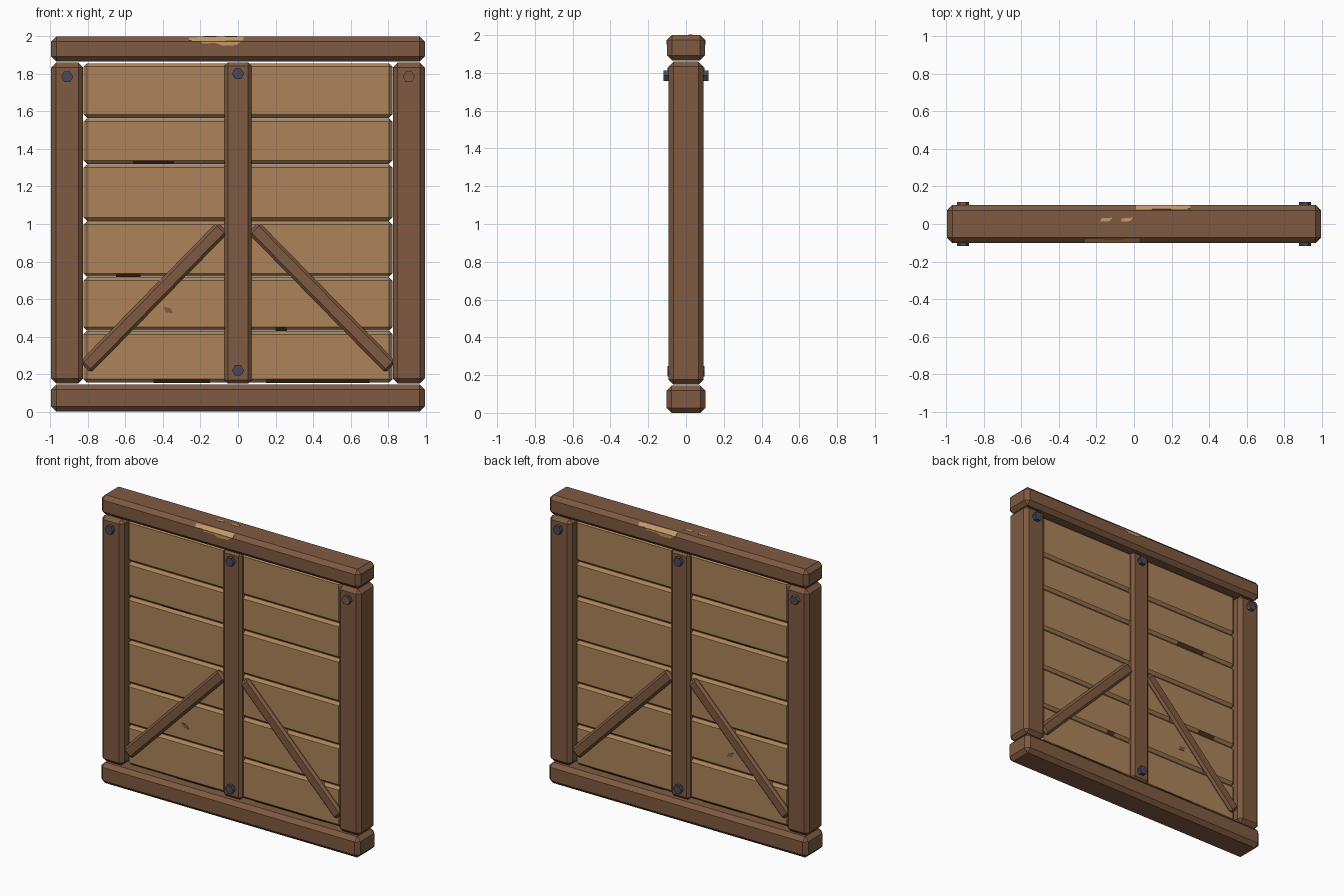
import bpy, bmesh, math
from mathutils import Vector, Matrix

if "Cube" in bpy.data.objects:
    bpy.data.objects.remove(bpy.data.objects["Cube"])


def srgb(*rgb):
    return [((c / 255 + 0.055) / 1.055) ** 2.4 for c in rgb] + [1.0]


def material(name, colour):
    m = bpy.data.materials.new(name)
    m.use_nodes = True
    m.diffuse_color = colour
    m.node_tree.nodes["Principled BSDF"].inputs["Base Color"].default_value = colour
    return m


frame_wood = material("frame brown", srgb(127, 90, 65))
plank_wood = material("plank tan", srgb(173, 132, 89))
worn_wood = material("worn light wood", srgb(198, 152, 103))
dark_wood = material("dark wood", srgb(86, 60, 41))
iron = material("iron", srgb(72, 74, 88))


def finish(name, bm, *mats):
    bmesh.ops.recalc_face_normals(bm, faces=bm.faces)
    mesh = bpy.data.meshes.new(name)
    bm.to_mesh(mesh)
    bm.free()
    for m in mats:
        mesh.materials.append(m)
    obj = bpy.data.objects.new(name, mesh)
    bpy.context.collection.objects.link(obj)
    return obj


def beam(name, centre, size, bevel, mat, angle=0.0):
    """Chamfered timber, turned about the y axis by angle."""
    bm = bmesh.new()
    bmesh.ops.create_cube(bm, size=1, matrix=Matrix.Diagonal((*size, 1)))
    bmesh.ops.bevel(bm, geom=bm.edges[:], offset=bevel, segments=1, affect='EDGES')
    bm.transform(Matrix.Translation(centre) @ Matrix.Rotation(angle, 4, 'Y'))
    return finish(name, bm, mat)


def plate(name, points, normal, mat):
    """Thin painted patch standing just proud of a surface."""
    bm = bmesh.new()
    n = Vector(normal).normalized()
    face = bm.faces.new([bm.verts.new(Vector(p) - n * 0.001) for p in points])
    top = bmesh.ops.extrude_face_region(bm, geom=[face])["geom"]
    bmesh.ops.translate(bm, vec=n * 0.003,
                        verts=[v for v in top if isinstance(v, bmesh.types.BMVert)])
    return finish(name, bm, mat)


def bolt(name, x, z, base, side, cap_mat=iron, rim_mat=iron):
    """Hexagonal bolt head; side is -1 at the front and 1 at the back."""
    bm = bmesh.new()
    bmesh.ops.create_cone(bm, cap_ends=True, segments=6, radius1=0.032,
                          radius2=0.032, depth=0.04)
    bm.transform(Matrix.Translation((x, side * (base + 0.008), z))
                 @ Matrix.Rotation(math.pi / 2, 4, 'X')
                 @ Matrix.Rotation(math.pi / 6, 4, 'Z'))
    bm.normal_update()
    for f in bm.faces:
        f.material_index = 0 if abs(f.normal.y) > 0.9 else 1
    return finish(name, bm, cap_mat, rim_mat)


# Frame
beam("top_rail", (0, 0, 1.9325), (1.99, 0.20, 0.135), 0.027, frame_wood)
beam("bottom_rail", (0, 0, 0.0725), (1.99, 0.205, 0.145), 0.027, frame_wood)
for label, s in (("left", 1), ("right", -1)):
    beam(label + "_post", (s * 0.91, 0, 1.005), (0.17, 0.184, 1.71), 0.026, frame_wood)
beam("centre_post", (0, 0, 1.005), (0.144, 0.144, 1.71), 0.018, frame_wood)

# Diagonal braces
for label, s in (("left", 1), ("right", -1)):
    low, high = Vector((0.805, 0, 0.245)), Vector((0.09, 0, 0.973))
    d = high - low
    mid = (low + high) / 2
    beam(label + "_brace", (s * mid.x, 0, mid.z), (0.082, 0.13, d.length + 0.025),
         0.015, frame_wood, s * math.atan2(d.x, d.z))

# Horizontal planks
edges = [0.154, 0.431, 0.718, 1.016, 1.319, 1.564, 1.857]
for i, (z0, z1) in enumerate(zip(edges, edges[1:])):
    beam(f"plank_{i + 1}", (0, 0, (z0 + z1) / 2), (1.645, 0.09, z1 - z0 - 0.002),
         0.018, plank_wood)

# Bolts on both faces
for label, side in (("front", -1), ("back", 1)):
    bolt(label + "_upper_bolt", 0, 1.80, 0.07, side)
    bolt(label + "_lower_bolt", 0, 0.22, 0.07, side)
bolt("front_right_bolt", -0.91, 1.785, 0.09, -1)
bolt("front_left_bolt", 0.91, 1.785, 0.09, -1, cap_mat=frame_wood)
bolt("back_left_bolt", 0.91, 1.785, 0.09, 1)
bolt("back_right_bolt", -0.91, 1.785, 0.09, 1, rim_mat=frame_wood)

# Worn patches on the top rail, turned half round for the back
for label, s, shift in (("front", -1, 0.0), ("back", 1, 0.04)):
    def at(x, y, z):
        return (-s * x + shift, s * y, z)
    plate(label + "_edge_wear",
          [at(-0.26, 0.098, 1.975), at(0.03, 0.1, 1.973),
           at(0.03, 0.076, 1.997), at(-0.26, 0.08, 1.993)], (0, s, 1), worn_wood)
    plate(label + "_face_wear",
          [at(-0.2, 0.1, 1.973), at(-0.19, 0.1, 1.962), at(-0.12, 0.1, 1.964),
           at(-0.08, 0.1, 1.95), at(-0.01, 0.1, 1.953), at(0.02, 0.1, 1.973)],
          (0, s, 0), worn_wood)
for i, x in enumerate((-0.15, -0.04)):
    plate(f"top_chip_{i + 1}",
          [(x - 0.03, 0.012, 2), (x + 0.02, 0.015, 2), (x + 0.035, 0.034, 2),
           (x - 0.025, 0.03, 2)], (0, 0, 1), worn_wood)

# Dark chips on the planks
for label, s in (("front", -1), ("back", 1)):
    plate(label + "_plank_chip",
          [(-0.4, s * 0.045, 0.56), (-0.36, s * 0.045, 0.552),
           (-0.345, s * 0.045, 0.525), (-0.385, s * 0.045, 0.53)],
          (0, s, 0), frame_wood)
    for i, (x0, x1, row) in enumerate(((-0.56, -0.34, 4), (-0.65, -0.52, 2),
                                       (0.2, 0.26, 1), (-0.45, -0.15, 0), (0.15, 0.7, 0))):
        z = edges[row] + 0.001
        plate(f"{label}_groove_stain_{i + 1}",
              [(x0, s * 0.045, z + 0.018), (x1, s * 0.045, z + 0.018),
               (x1, s * 0.027, z), (x0, s * 0.027, z)], (0, s, -1), dark_wood)
